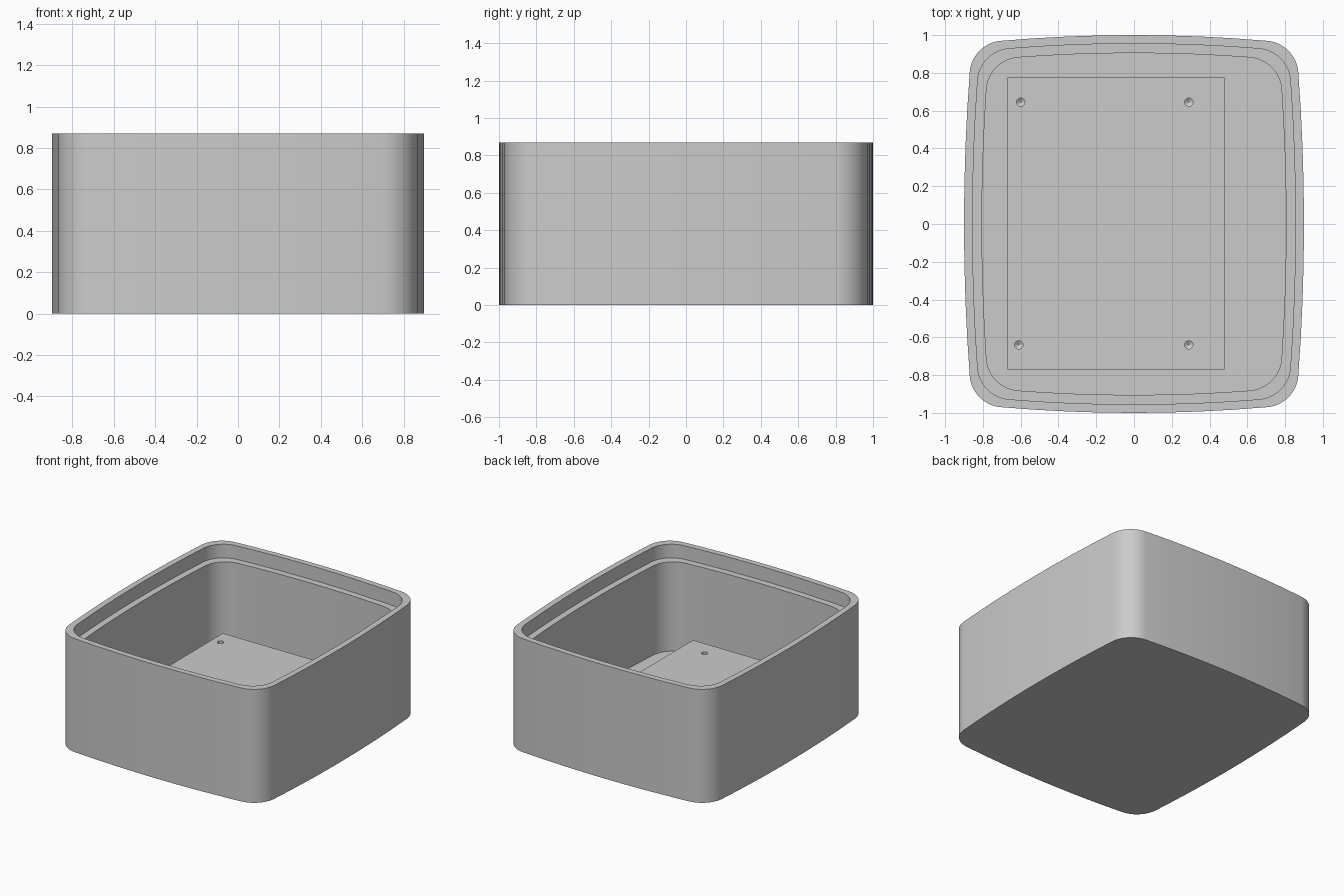
import bpy, bmesh, math

cube = bpy.data.objects.get("Cube")
if cube:
    bpy.data.objects.remove(cube, do_unlink=True)

GREY = (0.6, 0.6, 0.6, 1)
grey = bpy.data.materials.new("plain grey")
grey.use_nodes = True
grey.diffuse_color = GREY
grey.node_tree.nodes["Principled BSDF"].inputs["Base Color"].default_value = GREY

HEIGHT, LEDGE, FLOOR, BLOCK_TOP = 0.87, 0.765, 0.08, 0.255
HALF_X, HALF_Y = 0.9, 1.0
BOW_X, BOW_Y = 10.7, 8.2        # radii of the gently bowed sides
FILLET = 0.18


def arc(cx, cy, r, a0, a1, n):
    """Points on an arc, leaving out the last one."""
    return [(cx + r * math.cos(a0 + (a1 - a0) * i / n),
             cy + r * math.sin(a0 + (a1 - a0) * i / n)) for i in range(n)]


def bowed_outline(inset):
    """Rounded rectangle with bowed sides, moved inwards by inset."""
    rx, ry = BOW_X - inset, BOW_Y - inset
    ox, oy = HALF_X - BOW_X, HALF_Y - BOW_Y
    cx, cy = 0.7, 0.8
    for _ in range(12):         # fillet centre tangent to both bowed sides
        cx = ox + math.sqrt((rx - FILLET) ** 2 - cy ** 2)
        cy = oy + math.sqrt((ry - FILLET) ** 2 - cx ** 2)
    a0 = math.atan2(cy, cx - ox)
    a1 = math.atan2(cy - oy, cx)
    half = (arc(ox, 0, rx, -a0, a0, 8)
            + arc(cx, cy, FILLET, a0, a1, 12)
            + arc(0, oy, ry, a1, math.pi - a1, 8)
            + arc(-cx, cy, FILLET, math.pi - a1, math.pi - a0, 12))
    return half + [(-x, -y) for x, y in half]


def loft(name, rings):
    """Closed solid through a list of (outline, z) rings."""
    bm = bmesh.new()
    loops = [[bm.verts.new((x, y, z)) for x, y in pts] for pts, z in rings]
    n = len(loops[0])
    for a, b in zip(loops, loops[1:]):
        for i in range(n):
            j = (i + 1) % n
            bm.faces.new((a[i], a[j], b[j], b[i]))
    bm.faces.new(loops[0][::-1])
    bm.faces.new(loops[-1])
    bmesh.ops.recalc_face_normals(bm, faces=bm.faces)
    mesh = bpy.data.meshes.new(name)
    bm.to_mesh(mesh)
    bm.free()
    mesh.materials.append(grey)
    obj = bpy.data.objects.new(name, mesh)
    bpy.context.collection.objects.link(obj)
    return obj


def activate(obj):
    bpy.ops.object.select_all(action='DESELECT')
    obj.select_set(True)
    bpy.context.view_layer.objects.active = obj


# Open box with a stepped rim
outer, lip, inner = (bowed_outline(d) for d in (0, 0.045, 0.095))
box = loft("open_box", [(outer, 0), (outer, HEIGHT), (lip, HEIGHT),
                        (lip, LEDGE), (inner, LEDGE), (inner, FLOOR)])

# Mounting block standing on the floor
plan = [(-0.67, -0.77), (0.48, -0.77), (0.48, 0.775), (-0.67, 0.775)]
block = loft("mounting_block", [(plan, FLOOR - 0.02), (plan, BLOCK_TOP)])

# Four drilled holes with pointed ends
for x, y in [(-0.6, 0.645), (0.29, 0.645), (0.29, -0.64), (-0.61, -0.64)]:
    wide = arc(x, y, 0.022, 0, math.tau, 20)
    tip = arc(x, y, 0.001, 0, math.tau, 20)
    drill = loft("drill", [(tip, BLOCK_TOP - 0.1), (wide, BLOCK_TOP - 0.085),
                           (wide, BLOCK_TOP + 0.05)])
    drill.hide_render = True
    activate(block)
    cut = block.modifiers.new("hole", 'BOOLEAN')
    cut.operation = 'DIFFERENCE'
    cut.solver = 'EXACT'
    cut.object = drill
    bpy.ops.object.modifier_apply(modifier=cut.name)
    bpy.data.objects.remove(drill, do_unlink=True)

for obj in (box, block):
    activate(obj)
    bpy.ops.object.shade_smooth_by_angle(angle=math.radians(30))
